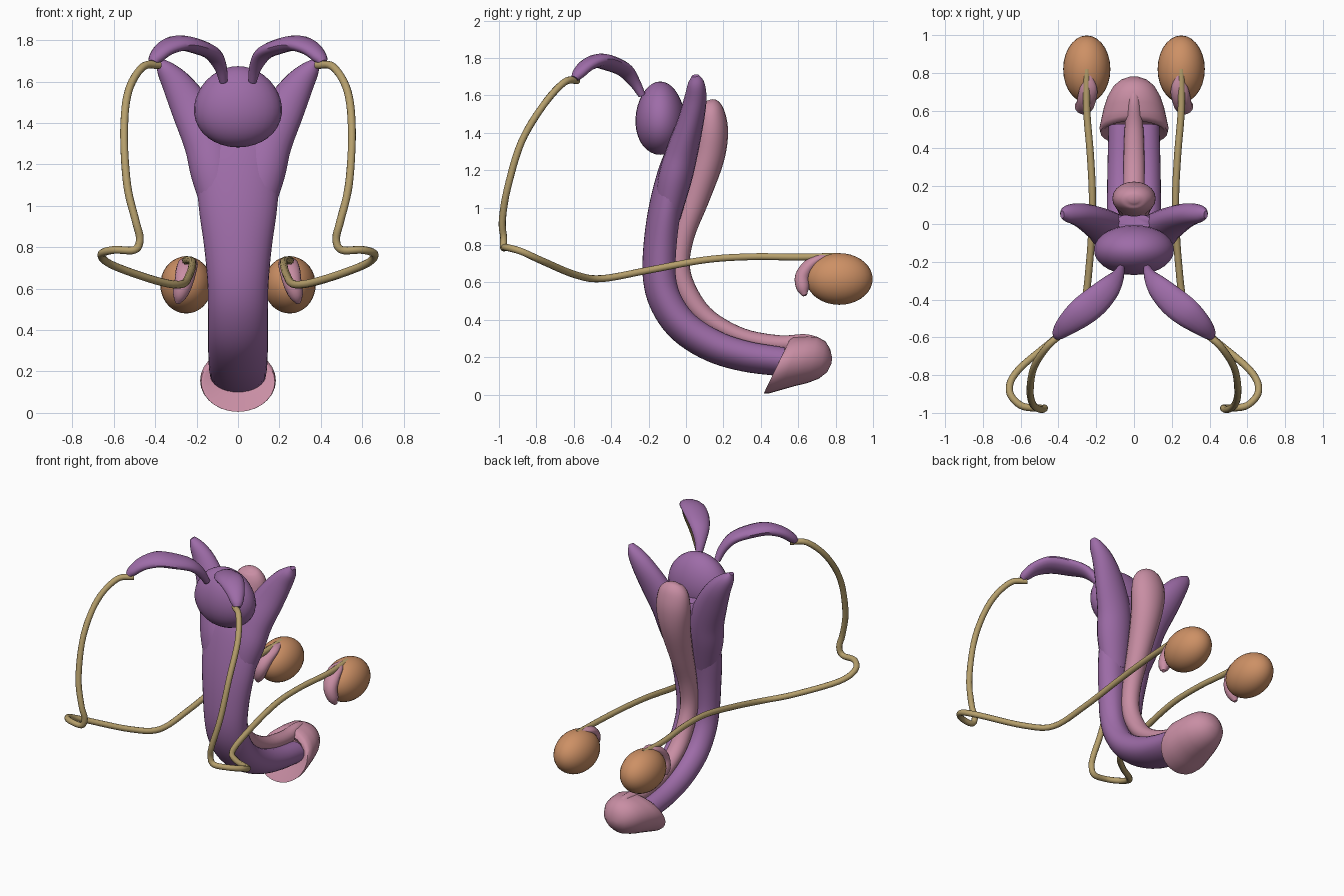
import bpy, bmesh, math
from mathutils import Vector

if "Cube" in bpy.data.objects:
    bpy.data.objects.remove(bpy.data.objects["Cube"])


def material(name, rgb):
    m = bpy.data.materials.new(name)
    m.diffuse_color = (*rgb, 1)
    m.use_nodes = True
    m.node_tree.nodes["Principled BSDF"].inputs["Base Color"].default_value = m.diffuse_color
    return m


PURPLE = material("purple tissue", (0.34, 0.15, 0.39))
PINK = material("pink tissue", (0.58, 0.27, 0.37))
ORANGE = material("orange gland", (0.61, 0.28, 0.13))
TAN = material("tan duct", (0.47, 0.35, 0.15))


def finish(name, bm, mat):
    bmesh.ops.recalc_face_normals(bm, faces=bm.faces)
    me = bpy.data.meshes.new(name)
    bm.to_mesh(me)
    bm.free()
    me.materials.append(mat)
    ob = bpy.data.objects.new(name, me)
    bpy.context.collection.objects.link(ob)
    for p in me.polygons:
        p.use_smooth = True
    bpy.ops.object.select_all(action='DESELECT')
    ob.select_set(True)
    bpy.context.view_layer.objects.active = ob
    bpy.ops.object.shade_smooth_by_angle(angle=math.radians(50))
    return ob


def smooth_path(pts, steps):
    """Catmull-Rom through (x, y, z, half width, half depth)."""
    P = [Vector(p) for p in pts]
    P = [P[0] * 2 - P[1]] + P + [P[-1] * 2 - P[-2]]
    out = []
    for i in range(1, len(P) - 2):
        a, b, c, d = P[i - 1:i + 3]
        for k in range(steps):
            t = k / steps
            out.append((b * 2 + (c - a) * t + (a * 2 - b * 5 + c * 4 - d) * t * t
                        + (b * 3 - a - c * 3 + d) * t ** 3) * 0.5)
    return out + [P[-2]]


def skin(bm, rings):
    loops = [[bm.verts.new(v) for v in r] for r in rings]
    n = len(loops[0])
    for a, b in zip(loops, loops[1:]):
        for i in range(n):
            j = (i + 1) % n
            bm.faces.new((a[i], a[j], b[j], b[i]))
    bm.faces.new(loops[0])
    bm.faces.new(loops[-1])


def loft(name, pts, mat, side=(1, 0, 0), segs=20, steps=5, groove=0.0):
    path = smooth_path(pts, steps)
    rings = []
    for i, p in enumerate(path):
        c = Vector(p[:3])
        t = (Vector(path[min(i + 1, len(path) - 1)][:3])
             - Vector(path[max(i - 1, 0)][:3])).normalized()
        s = Vector(side)
        s = (s - t * s.dot(t)).normalized()
        n = t.cross(s)
        ring = []
        for k in range(segs):
            u = math.tau * k / segs
            dent = 1 - groove * max(0, -math.sin(u)) ** 8
            ring.append(c + s * max(p[3], .003) * math.cos(u)
                        + n * max(p[4], .003) * math.sin(u) * dent)
        rings.append(ring)
    bm = bmesh.new()
    skin(bm, rings)
    return finish(name, bm, mat)


def ellipsoid(name, loc, radii, mat, taper=0.0):
    bm = bmesh.new()
    bmesh.ops.create_uvsphere(bm, u_segments=28, v_segments=18, radius=1)
    for v in bm.verts:
        f = 1 - taper * v.co.z
        v.co = Vector((v.co.x * radii[0] * f, v.co.y * radii[1] * f, v.co.z * radii[2])) + Vector(loc)
    return finish(name, bm, mat)


# Main curved shaft with a channel along its rear
loft("shaft", [
    (0, .01, 1.42, .09, .05), (0, -.01, 1.33, .17, .075), (0, -.055, 1.2, .2, .09),
    (0, -.1, 1.0, .19, .098), (0, -.127, .8, .163, .1), (0, -.13, .62, .147, .1),
    (0, -.09, .485, .145, .1), (0, .0, .365, .145, .1), (0, .15, .27, .143, .098),
    (0, .32, .215, .14, .093), (0, .52, .185, .135, .088)],
    PURPLE, segs=32, groove=0.35)

# Channel body: rear bulb narrowing to a strip that ends on the cap
loft("channel_body", [
    (0, .125, 1.575, .02, .015), (0, .13, 1.555, .07, .05), (0, .135, 1.5, .105, .075),
    (0, .135, 1.4, .115, .09), (0, .115, 1.26, .1, .088), (0, .05, 1.05, .075, .075),
    (0, -.015, .85, .06, .06), (0, -.035, .68, .056, .056), (0, .015, .53, .056, .056),
    (0, .12, .405, .056, .05), (0, .3, .31, .056, .045), (0, .5, .272, .05, .045),
    (0, .65, .282, .035, .04), (0, .74, .255, .02, .025)], PINK)

# End cap: slanted rings given as lower and upper points plus half width
rings = []
for y0, z0, y1, z1, w in [
        (.47, .07, .56, .25, .13), (.42, .015, .545, .275, .165), (.415, .005, .555, .295, .178),
        (.44, .005, .575, .308, .183), (.51, .025, .61, .31, .172), (.58, .045, .65, .312, .16),
        (.65, .062, .70, .31, .14), (.71, .085, .745, .285, .11),
        (.755, .12, .77, .245, .07), (.778, .165, .781, .2, .025)]:
    lo, hi = Vector((0, y0, z0)), Vector((0, y1, z1))
    rings.append([(lo + hi) / 2 + (hi - lo) / 2 * math.sin(u) + Vector((w * math.cos(u), 0, 0))
                  for u in (math.tau * k / 28 for k in range(28))])
bm = bmesh.new()
skin(bm, rings)
finish("end_cap", bm, PINK)

# Rounded gland at the top front
ellipsoid("front_gland", (0, -.138, 1.478), (.212, .132, .196), PURPLE, taper=0.08)

for sx, tag in ((1, "right"), (-1, "left")):
    def mir(pts):
        return [(p[0] * sx, *p[1:]) for p in pts]

    # Flaring upper leg of the shaft
    loft("upper_leg_" + tag, mir([
        (.07, -.1, .95, .09, .07), (.11, -.06, 1.15, .115, .09), (.145, -.02, 1.3, .115, .085),
        (.22, .025, 1.46, .1, .07), (.29, .05, 1.58, .075, .06),
        (.35, .055, 1.66, .045, .045), (.38, .05, 1.705, .012, .02)]), PURPLE)

    # Flattened arching lobe
    loft("arched_lobe_" + tag, mir([
        (.07, -.235, 1.6, .02, .02), (.085, -.275, 1.67, .035, .028), (.125, -.33, 1.735, .06, .033),
        (.2, -.405, 1.77, .077, .037), (.28, -.47, 1.785, .077, .037),
        (.35, -.53, 1.76, .06, .034), (.395, -.575, 1.715, .04, .03),
        (.41, -.595, 1.69, .022, .02)]),
        PURPLE, side=(.7 * sx, .7, .12), segs=14, steps=4)

    # Long thin duct
    loft("duct_" + tag, mir([(*p, .019, .019) for p in [
        (.38, -.58, 1.68), (.46, -.65, 1.67), (.53, -.76, 1.55), (.55, -.88, 1.35),
        (.535, -.955, 1.1), (.495, -.982, .93), (.474, -.975, .84), (.5, -.975, .787),
        (.6, -.96, .787), (.66, -.88, .765), (.61, -.77, .715), (.4, -.59, .64),
        (.275, -.45, .62), (.235, -.2, .665), (.22, .1, .72), (.23, .35, .737),
        (.25, .6, .735), (.25, .82, .74)]]),
        TAN, side=(.3, .2, .93), segs=10, steps=6)

    # Egg-shaped gland and the crescent hugging its front
    ellipsoid("egg_gland_" + tag, (.25 * sx, .82, .618), (.125, .178, .138), ORANGE)
    loft("crescent_" + tag, mir([
        (.235, .79, .742, .012, .01), (.24, .72, .728, .045, .024), (.25, .66, .69, .05, .035),
        (.262, .622, .63, .045, .04), (.28, .625, .57, .035, .035),
        (.292, .635, .53, .012, .012)]), PINK, segs=14, steps=4)
